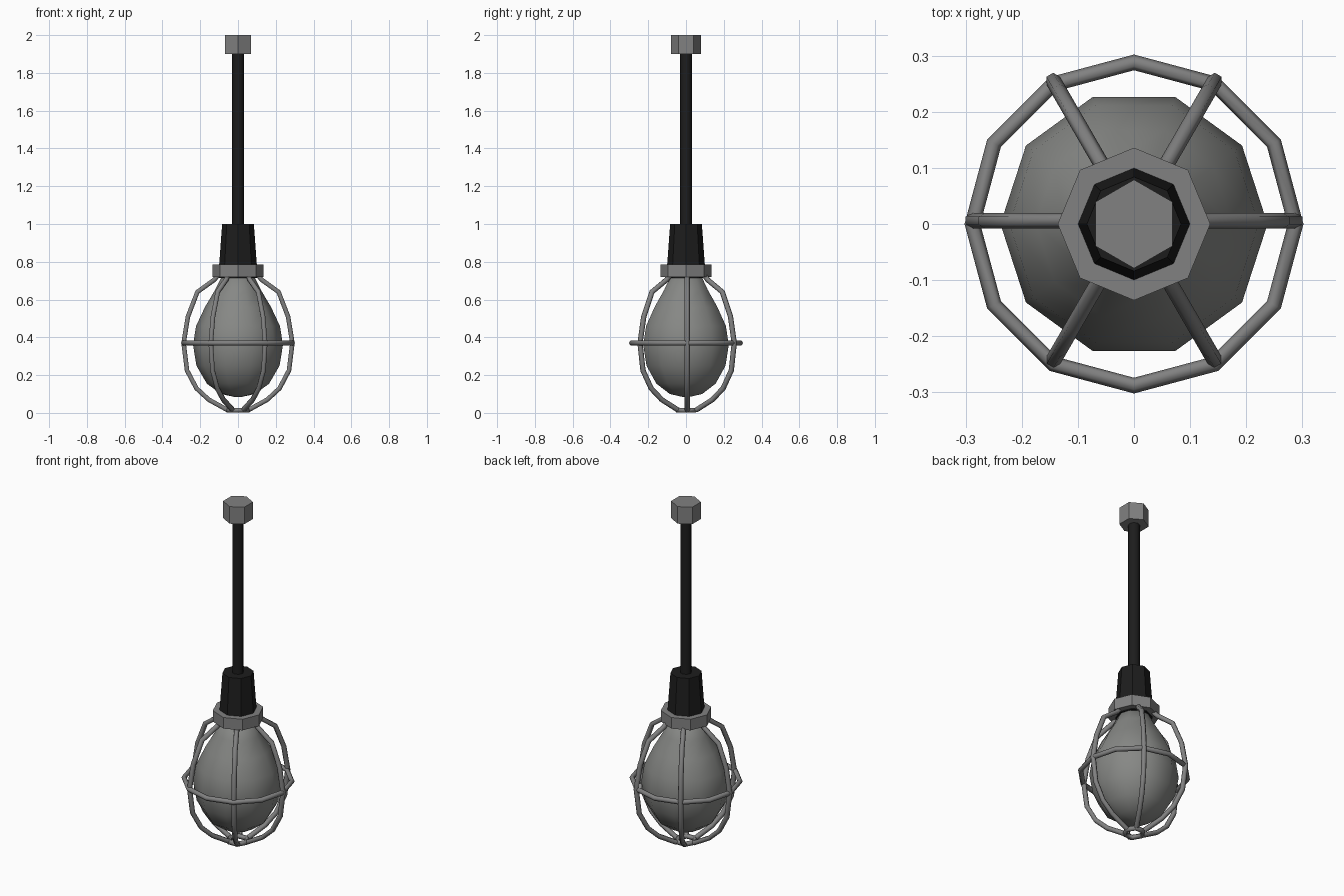
import bpy
import bmesh
from math import cos, sin, pi, radians

cube = bpy.data.objects.get("Cube")
if cube:
    bpy.data.objects.remove(cube, do_unlink=True)


def material(name, rgb):
    mat = bpy.data.materials.new(name)
    mat.use_nodes = True
    mat.diffuse_color = (*rgb, 1)
    mat.node_tree.nodes["Principled BSDF"].inputs["Base Color"].default_value = (*rgb, 1)
    return mat


metal = material("grey metal", (0.22, 0.22, 0.22))
glass = material("frosted grey glass", (0.24, 0.245, 0.235))
rubber = material("black rubber", (0.012, 0.012, 0.012))


def lathe(name, profile, sides, mat, turn=0.0, smooth_angle=None):
    """Revolve (radius, z) pairs, closing both ends."""
    bm = bmesh.new()
    rings = []
    for r, z in profile:
        rings.append([bm.verts.new((r * cos(turn + 2 * pi * i / sides),
                                    r * sin(turn + 2 * pi * i / sides), z))
                      for i in range(sides)])
    for low, high in zip(rings, rings[1:]):
        for i in range(sides):
            j = (i + 1) % sides
            bm.faces.new((low[i], low[j], high[j], high[i]))
    bm.faces.new(rings[0][::-1])
    bm.faces.new(rings[-1])
    bmesh.ops.recalc_face_normals(bm, faces=bm.faces)
    mesh = bpy.data.meshes.new(name)
    bm.to_mesh(mesh)
    bm.free()
    mesh.materials.append(mat)
    obj = bpy.data.objects.new(name, mesh)
    bpy.context.collection.objects.link(obj)
    if smooth_angle:
        select_only(obj)
        bpy.ops.object.shade_smooth_by_angle(angle=radians(smooth_angle))
    return obj


def select_only(obj):
    bpy.ops.object.select_all(action='DESELECT')
    obj.select_set(True)
    bpy.context.view_layer.objects.active = obj


def wires(name, paths, radius, cyclic, mat):
    """Round wires along straight-sided paths, as one mesh."""
    curve = bpy.data.curves.new(name, 'CURVE')
    curve.dimensions = '3D'
    curve.bevel_depth = radius
    curve.bevel_resolution = 1
    curve.use_fill_caps = True
    for path in paths:
        spline = curve.splines.new('POLY')
        spline.points.add(len(path) - 1)
        for point, co in zip(spline.points, path):
            point.co = (*co, 1)
        spline.use_cyclic_u = cyclic
    curve.materials.append(mat)
    obj = bpy.data.objects.new(name, curve)
    bpy.context.collection.objects.link(obj)
    select_only(obj)
    bpy.ops.object.convert(target='MESH')
    bpy.ops.object.shade_smooth_by_angle(angle=radians(65))


def circle(r, z, sides):
    return [(r * cos(2 * pi * i / sides), r * sin(2 * pi * i / sides), z)
            for i in range(sides)]


# Hanging hardware
lathe("ceiling_nut", [(0.079, 1.9), (0.079, 2.0)], 6, metal, turn=pi / 2)
lathe("cord", [(0.031, 0.98), (0.031, 1.92)], 8, rubber, smooth_angle=50)
lathe("socket", [(0.1, 0.715), (0.1, 0.78), (0.084, 1.0)], 8, rubber)
lathe("cage_collar", [(0.136, 0.72), (0.136, 0.785)], 8, metal)

# Bulb
bulb_profile = [(0.012, 0.083), (0.09, 0.1), (0.165, 0.155), (0.22, 0.25), (0.238, 0.36),
                (0.222, 0.46), (0.175, 0.56), (0.122, 0.65), (0.08, 0.735)]
lathe("bulb", bulb_profile, 10, glass, smooth_angle=80)

# Wire cage: six ribs, waist ring and small bottom ring
rib = [(0.105, 0.73), (0.125, 0.705), (0.215, 0.64), (0.265, 0.51), (0.288, 0.37),
       (0.27, 0.225), (0.22, 0.13), (0.155, 0.07), (0.055, 0.015)]
ribs = [[(r * cos(k * pi / 3), r * sin(k * pi / 3) + 0.006, z) for r, z in rib]
        for k in range(6)]
wires("cage_ribs", ribs, 0.014, False, metal)
wires("cage_waist_ring", [circle(0.288, 0.37, 12)], 0.014, True, metal)
wires("cage_bottom_ring", [circle(0.052, 0.014, 6)], 0.014, True, metal)
